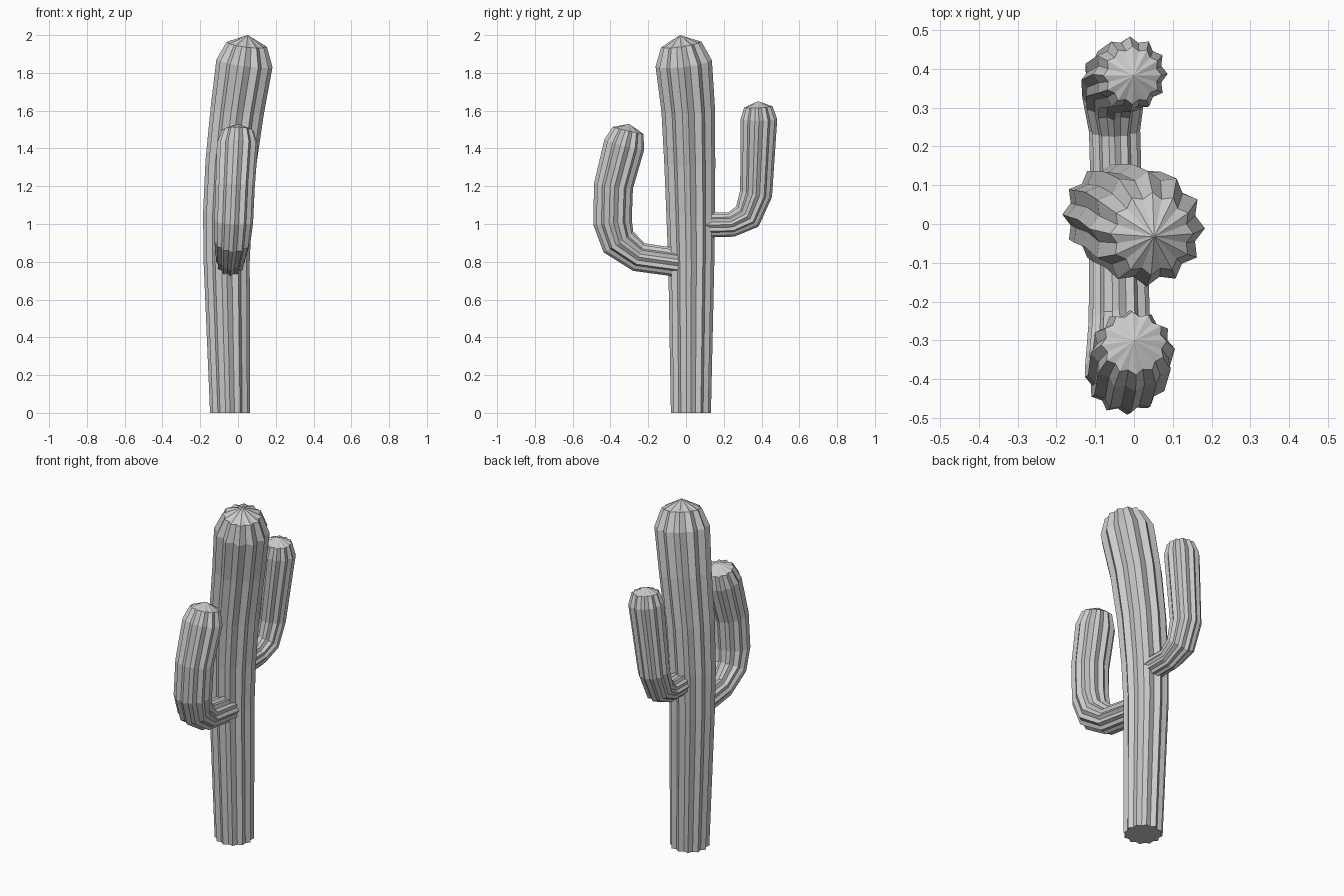
import bpy, bmesh, math
from mathutils import Vector

if "Cube" in bpy.data.objects:
    bpy.data.objects.remove(bpy.data.objects["Cube"])

RIBS = 12      # ribs around each limb
GROOVE = 0.86  # groove depth as a share of the rib radius


def limb(name, path, start_dir, apex, side):
    """Sweep a ribbed star section along (x, y, z, radius) points and close it with a pointed cap."""
    bm = bmesh.new()
    pts = [Vector(p[:3]) for p in path] + [Vector(apex)]
    rings = []
    u = Vector(side)
    for i, (x, y, z, r) in enumerate(path):
        if i == 0:
            t = Vector(start_dir).normalized()
        else:
            t = ((pts[i] - pts[i - 1]).normalized() + (pts[i + 1] - pts[i]).normalized()).normalized()
        u = (u - t * u.dot(t)).normalized()
        v = t.cross(u)
        ring = []
        for k in range(RIBS * 2):
            a = math.pi * k / RIBS
            rr = r * (1 if k % 2 == 0 else GROOVE)
            ring.append(bm.verts.new(pts[i] + (u * math.cos(a) + v * math.sin(a)) * rr))
        rings.append(ring)
    n = RIBS * 2
    for a, b in zip(rings, rings[1:]):
        for k in range(n):
            bm.faces.new((a[k], a[(k + 1) % n], b[(k + 1) % n], b[k]))
    tip = bm.verts.new(apex)
    for k in range(n):
        bm.faces.new((rings[-1][k], rings[-1][(k + 1) % n], tip))
    bm.faces.new(rings[0][::-1])
    bmesh.ops.recalc_face_normals(bm, faces=bm.faces)
    mesh = bpy.data.meshes.new(name)
    bm.to_mesh(mesh)
    bm.free()
    obj = bpy.data.objects.new(name, mesh)
    bpy.context.collection.objects.link(obj)
    return obj


# Leaning trunk
limb("trunk", [
    (-0.042, 0.026, 0.00, 0.106),
    (-0.060, 0.028, 0.80, 0.122),
    (-0.056, 0.025, 1.05, 0.129),
    (-0.038, 0.020, 1.32, 0.135),
    (-0.004, 0.012, 1.60, 0.142),
    (0.034, -0.012, 1.85, 0.150),
    (0.046, -0.025, 1.95, 0.108),
], (0, 0, 1), (0.052, -0.033, 2.0), (1, 0, 0))

# Lower arm, towards -y
limb("lower_arm", [
    (-0.040, -0.040, 0.795, 0.075),
    (-0.038, -0.250, 0.825, 0.079),
    (-0.030, -0.358, 0.905, 0.096),
    (-0.023, -0.389, 1.010, 0.103),
    (-0.015, -0.384, 1.200, 0.104),
    (-0.003, -0.327, 1.420, 0.109),
    (0.000, -0.307, 1.495, 0.084),
], (0, -1, 0.1), (0.001, -0.300, 1.53), (1, 0, 0))

# Upper arm, towards +y
limb("upper_arm", [
    (-0.045, 0.060, 0.993, 0.066),
    (-0.050, 0.240, 0.997, 0.066),
    (-0.053, 0.325, 1.040, 0.080),
    (-0.050, 0.371, 1.160, 0.086),
    (-0.010, 0.386, 1.555, 0.097),
    (-0.004, 0.383, 1.620, 0.075),
], (0, 1, 0), (-0.002, 0.382, 1.65), (1, 0, 0))
